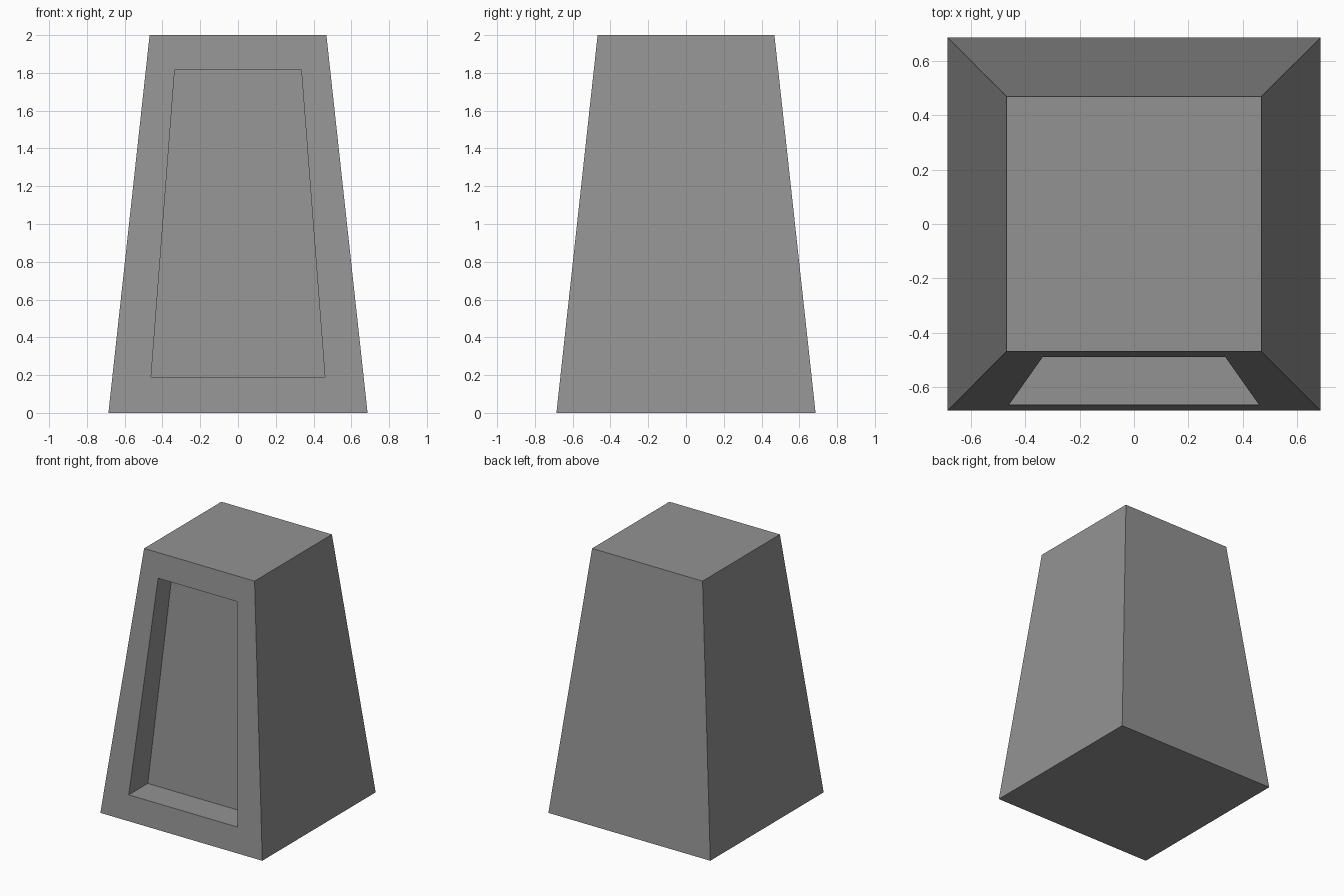
import bpy
import bmesh

cube = bpy.data.objects.get("Cube")
if cube:
    bpy.data.objects.remove(cube, do_unlink=True)

GREY = (0.29, 0.29, 0.29, 1.0)
mat = bpy.data.materials.new("stone grey")
mat.use_nodes = True
mat.diffuse_color = GREY
mat.node_tree.nodes["Principled BSDF"].inputs["Base Color"].default_value = GREY

BASE, TOP, HEIGHT = 0.686, 0.468, 2.0


def front_y(z):
    """Depth of the sloping front at a given height."""
    return -(BASE + (TOP - BASE) * z / HEIGHT)


bm = bmesh.new()


def ring(y_of, rows):
    """Four corners of a tapered panel, anticlockwise from the front."""
    (z0, w0), (z1, w1) = rows
    corners = ((-w0, z0), (w0, z0), (w1, z1), (-w1, z1))
    return [bm.verts.new((x, y_of(z), z)) for x, z in corners]


def bridge(a, b):
    for i in range(4):
        j = (i + 1) % 4
        bm.faces.new((a[i], b[i], b[j], a[j]))


# Tapered block: front and back panels joined by sides, top and bottom
shell = ((0.0, BASE), (HEIGHT, TOP))
front = ring(front_y, shell)
back = ring(lambda z: -front_y(z), shell)
bridge(front, back)
bm.faces.new(back)

# Recessed front panel with level sill and head
panel = ((0.19, 0.46), (1.815, 0.335))
opening = ring(front_y, panel)
recess = ring(lambda z: -0.449 + 0.075 * z, panel)
bridge(front, opening)
bridge(opening, recess)
bm.faces.new(recess)

bmesh.ops.recalc_face_normals(bm, faces=bm.faces)
mesh = bpy.data.meshes.new("tapered_block")
bm.to_mesh(mesh)
bm.free()
mesh.materials.append(mat)
block = bpy.data.objects.new("tapered_block", mesh)
bpy.context.collection.objects.link(block)
